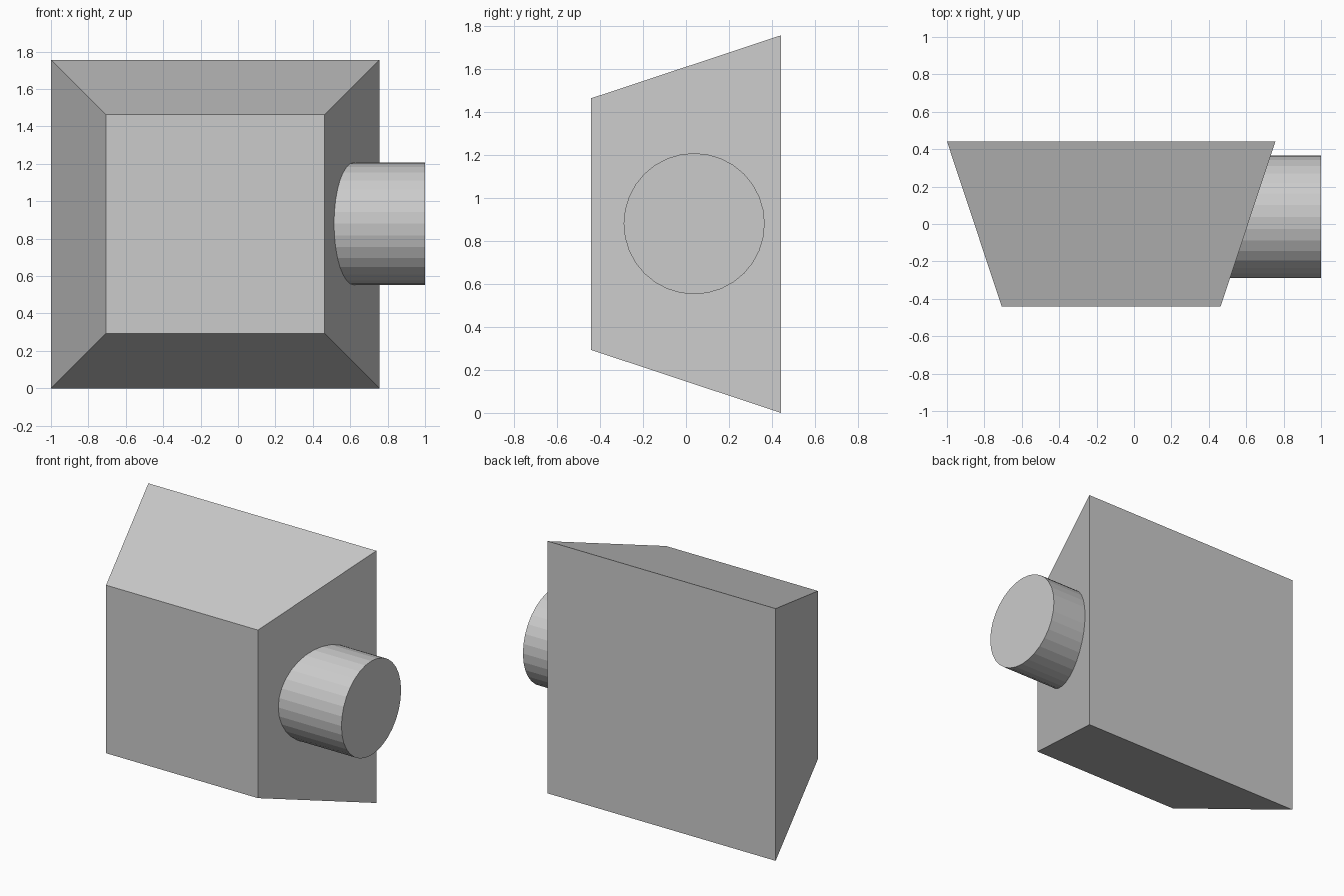
import bpy
import bmesh
from math import pi
from mathutils import Matrix

cube = bpy.data.objects.get("Cube")
if cube:
    bpy.data.objects.remove(cube, do_unlink=True)

GREY = (0.6, 0.6, 0.6, 1.0)
grey = bpy.data.materials.new("plain grey")
grey.use_nodes = True
grey.diffuse_color = GREY
grey.node_tree.nodes["Principled BSDF"].inputs["Base Color"].default_value = GREY


def add_object(name, bm):
    mesh = bpy.data.meshes.new(name)
    bm.to_mesh(mesh)
    bm.free()
    mesh.materials.append(grey)
    obj = bpy.data.objects.new(name, mesh)
    bpy.context.collection.objects.link(obj)
    return obj


# Tapered body: a box whose front face is smaller than its back
CENTRE_X, CENTRE_Z = -0.122, 0.878
BACK, FRONT, DEPTH = 1.756, 1.17, 0.884

bm = bmesh.new()
bmesh.ops.create_cube(bm, size=1)
for v in bm.verts:
    width = FRONT if v.co.y < 0 else BACK
    v.co = (CENTRE_X + v.co.x * width, v.co.y * DEPTH, CENTRE_Z + v.co.z * width)
add_object("tapered_body", bm)

# Round stub on the left side, with its inner end buried in the body
INNER_X, OUTER_X = 0.3, 1.0
bm = bmesh.new()
bmesh.ops.create_cone(
    bm, cap_ends=True, segments=32, radius1=0.328, radius2=0.328,
    depth=OUTER_X - INNER_X,
    matrix=Matrix.Translation(((INNER_X + OUTER_X) / 2, 0.038, 0.88))
    @ Matrix.Rotation(pi / 2, 4, "Y"),
)
add_object("side_stub", bm)
